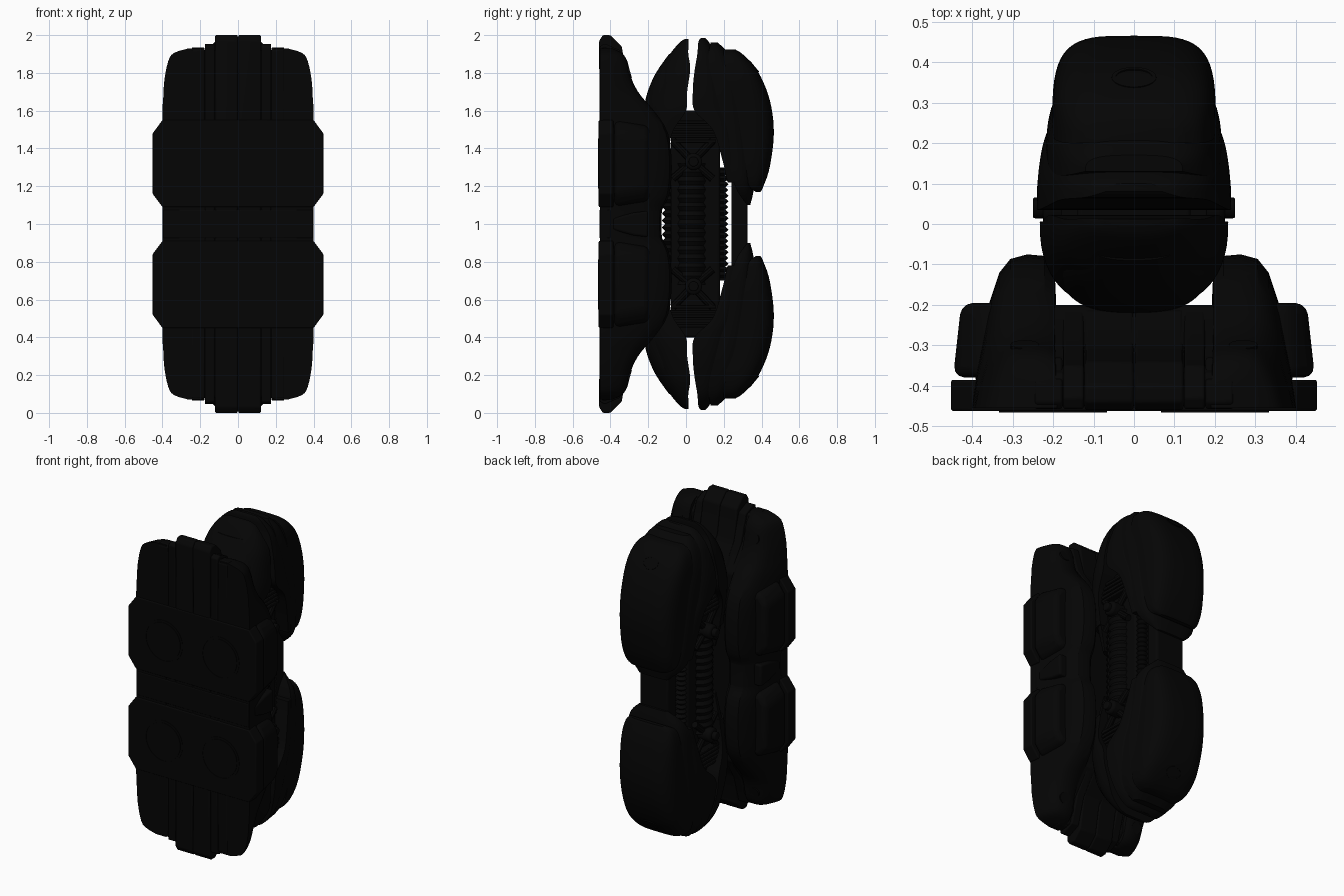
import bpy
import bmesh
import math
from mathutils import Vector, Matrix

default_cube = bpy.data.objects.get("Cube")
if default_cube:
    bpy.data.objects.remove(default_cube, do_unlink=True)


def make_material(name, colour):
    material = bpy.data.materials.new(name)
    material.use_nodes = True
    material.diffuse_color = colour
    shader = material.node_tree.nodes["Principled BSDF"]
    shader.inputs["Base Color"].default_value = colour
    return material


black = make_material("near black", (0.0015, 0.0015, 0.0015, 1))


# Every part is built around the model centre, then mirrored across it
def finish(name, bm, mirror_x=True, mirror_z=True, bevel=0, angle=35):
    bmesh.ops.recalc_face_normals(bm, faces=bm.faces)
    mesh = bpy.data.meshes.new(name)
    bm.to_mesh(mesh)
    bm.free()
    obj = bpy.data.objects.new(name, mesh)
    bpy.context.collection.objects.link(obj)
    obj.location.z = 1
    mesh.materials.append(black)
    if bevel:
        modifier = obj.modifiers.new("soft edges", "BEVEL")
        modifier.width = bevel
        modifier.segments = 3
        modifier.limit_method = "ANGLE"
    if mirror_x or mirror_z:
        modifier = obj.modifiers.new("mirror", "MIRROR")
        modifier.use_axis = (mirror_x, False, mirror_z)
    bpy.ops.object.select_all(action="DESELECT")
    obj.select_set(True)
    bpy.context.view_layer.objects.active = obj
    bpy.ops.object.shade_smooth_by_angle(angle=math.radians(angle))
    return obj


# Skin a closed surface over a list of equal rings
def loft(name, rings, **options):
    bm = bmesh.new()
    loops = [[bm.verts.new(point) for point in ring] for ring in rings]
    for low, high in zip(loops, loops[1:]):
        for i in range(len(low)):
            j = (i + 1) % len(low)
            bm.faces.new((low[i], low[j], high[j], high[i]))
    bm.faces.new(loops[0])
    bm.faces.new(loops[-1])
    return finish(name, bm, **options)


# Insert smooth in-between stations
def smooth(stations, steps=5):
    points = [Vector(s) for s in stations]
    result = []
    for i in range(len(points) - 1):
        a, b = points[max(i - 1, 0)], points[i]
        c, d = points[i + 1], points[min(i + 2, len(points) - 1)]
        for k in range(steps):
            t = k / steps
            result.append(b + (c - a) * t / 2
                          + (a - b * 2.5 + c * 2 - d / 2) * t * t
                          + (b * 3 - a - c * 3 + d) * t * t * t / 2)
    return result + [points[-1]]


# D-shaped shell: stations are (height, inner y, outer y, half width)
def shell(name, stations, power, count=32):
    rings = []
    for z, inner, outer, half in smooth(stations):
        ring = []
        for i in range(count + 1):
            t = math.pi * i / count
            c, s = math.cos(t), max(math.sin(t), 0)
            x = math.copysign(abs(c) ** (2 / power), c) * half
            ring.append((x, inner + (outer - inner) * s ** (2 / power), z))
        rings.append(ring)
    return loft(name, rings, mirror_x=False)


# Side profile of (y, z) points pushed across x
def prism(name, profile, x0, x1, bevel=0.012, **options):
    rings = [[(x, y, z) for y, z in profile] for x in (x0, x1)]
    return loft(name, rings, bevel=bevel, **options)


# Front outline of (x, z) points pushed along y, tapering toward the back
def slab(name, outline, y0, y1, taper=1, pivot=(0, 0), bevel=0.012, **options):
    rings = []
    for y, k in ((y0, 1), (y1, taper)):
        rings.append([(pivot[0] + (x - pivot[0]) * k, y,
                       pivot[1] + (z - pivot[1]) * k) for x, z in outline])
    return loft(name, rings, bevel=bevel, **options)


def rod(name, start, end, radius, sides=20, **options):
    start, end = Vector(start), Vector(end)
    bm = bmesh.new()
    turn = (end - start).to_track_quat("Z", "Y").to_matrix().to_4x4()
    bmesh.ops.create_cone(bm, cap_ends=True, segments=sides, radius1=radius,
                          radius2=radius, depth=(end - start).length,
                          matrix=Matrix.Translation((start + end) / 2) @ turn)
    return finish(name, bm, **options)


# Ribbed column that swells and narrows at every rib
def ribbed(name, x, y, radius, depth, half_height, ribs):
    rings = []
    for i in range(ribs * 4 + 1):
        z = half_height * (i / (ribs * 2) - 1)
        r = radius - depth * (1 - math.cos(i * math.pi / 2)) / 2
        rings.append([(x + r * math.cos(a * math.tau / 20),
                       y + r * math.sin(a * math.tau / 20), z) for a in range(20)])
    return loft(name, rings, mirror_z=False)


# Base: floor, centre strip, its stepped neighbours and the long side housings
prism("base_floor", [(-.45, -.05), (-.45, .92), (-.37, .92), (-.32, .76), (-.2, .6),
      (-.2, -.05)], -.21, .21, mirror_x=False)
prism("base_centre_strip", [(-.455, -.05), (-.46, .97), (-.44, 1), (-.4, 1), (-.34, .94),
      (-.31, .76), (-.29, .72), (-.212, .62), (-.212, -.05)], .001, .122, bevel=.008)
prism("base_stepped_strip", [(-.455, -.05), (-.457, .94), (-.43, .955), (-.35, .92),
      (-.3, .75), (-.215, .62), (-.215, -.05)], .124, .175, bevel=.006)
prism("base_outer_strip", [(-.455, .4), (-.457, .92), (-.44, .935), (-.39, .93),
      (-.33, .85), (-.33, .4)], .177, .245, bevel=.006)

housing_section = [(0, 0), (0, .55), (.03, .92), (.15, .99), (.35, 1), (.55, .97),
                   (.68, .88), (.8, .68), (.93, .3), (1, 0)]
housing_stations = [(-.07, -.128, .4), (.07, -.128, .4), (.15, -.09, .4), (.3, -.075, .4),
                    (.48, -.095, .4), (.6, -.17, .4), (.68, -.24, .395), (.76, -.285, .39),
                    (.86, -.31, .37), (.905, -.34, .34), (.93, -.39, .26)]
loft("side_housing", [[(.19 + (edge - .19) * u, -.455 + (top + .455) * v, z)
     for u, v in housing_section] for z, top, edge in smooth(housing_stations, 3)], angle=30)

# Bands with chamfered ends, side pods and round pads
band = [(-.05, .09), (.4, .09), (.452, .16), (.452, .48), (.4, .55), (-.05, .55)]
slab("cross_band", band, -.462, -.385, bevel=.006)
pod = [(.25, .09), (.397, .09), (.447, .16), (.447, .48), (.397, .55), (.25, .55)]
slab("side_pod", pod, -.379, -.195, taper=.86, pivot=(.3, .32), bevel=.028)
rod("round_pad", (.2, -.466, .32), (.2, -.44, .32), .118, sides=48)
bm = bmesh.new()
for i in range(48):
    a = math.tau * i / 48
    for r in (.124, .133):
        for y in (-.465, -.45):
            bm.verts.new((.2 + r * math.cos(a), y, .32 + r * math.sin(a)))
bm.verts.ensure_lookup_table()
corner_loop = (0, 1, 3, 2)
for i in range(48):
    j = (i + 1) % 48
    for p, q in zip(corner_loop, corner_loop[1:] + corner_loop[:1]):
        bm.faces.new([bm.verts[n] for n in (i * 4 + p, i * 4 + q, j * 4 + q, j * 4 + p)])
finish("pad_ring", bm)
slab("middle_plate", [(-.395, -.075), (.395, -.075), (.395, .075), (-.395, .075)],
     -.459, -.4, bevel=.005, mirror_x=False, mirror_z=False)
prism("side_clip", [(-.39, -.03), (-.39, .03), (-.28, .06), (-.2, .07),
      (-.2, -.07), (-.28, -.06)], .3, .392, mirror_z=False)
rod("housing_screw", (.27, -.33, .8), (.27, -.297, .81), .035)

# Front shells, facing the base
shell("front_shell", [(.15, -.12, -.17, .12), (.4, -.09, -.2, .19), (.5, -.065, -.208, .21),
      (.6, 0, -.212, .232), (.7, .006, -.185, .226), (.82, .022, -.14, .208),
      (.9, .012, -.085, .17), (.96, .014, -.035, .12), (.98, .012, -.003, .07)], 2.5)
shell("front_shell_cover", [(.3, -.1, -.205, .17), (.5, -.085, -.216, .19),
      (.64, -.07, -.218, .19), (.78, -.05, -.17, .18), (.9, -.03, -.09, .12)], 2.6)

# Back shells in three overlapping layers
shell("inner_back_shell", [(.22, .22, .3, .2), (.35, .19, .3, .215), (.5, .14, .28, .23),
      (.6, .045, .26, .24), (.7, .036, .23, .235), (.8, .044, .2, .215), (.9, .06, .16, .18),
      (.965, .066, .12, .12), (.985, .08, .1, .07)], 3)
shell("middle_back_shell", [(.1, .325, .34, .1), (.2, .26, .36, .19), (.4, .21, .36, .212),
      (.7, .14, .32, .215), (.88, .12, .24, .18), (.96, .13, .17, .12)], 3.2)
shell("outer_back_shell", [(.17, .37, .395, .12), (.2, .335, .41, .165), (.3, .3, .443, .19),
      (.48, .25, .465, .2), (.65, .225, .445, .202), (.8, .21, .385, .197),
      (.89, .2, .31, .17), (.925, .2, .26, .12)], 3.8)

# Oval badge ring near the top of each outer shell
badge = [[(r * math.cos(a * math.tau / 32), r * math.sin(a * math.tau / 32) * .7)
          for a in range(32)] for r in (.055, .045)]
tilt = Matrix.Translation((0, .36, .833)) @ Matrix.Rotation(-.88, 4, "X")
loft("shell_badge", [[tilt @ Vector((x, y, z)) for x, y in badge[k]]
     for k, z in ((0, -.02), (0, .004), (1, .004), (1, -.003))], mirror_x=False)

# Back strap between the outer shells
prism("back_strap", [(.24, -.24), (.24, .24), (.325, .24), (.325, -.24)], -.1, .1,
      mirror_x=False, mirror_z=False)

# Core block, ribbed column and springs
prism("core_block", [(-.08, -.56), (-.08, .56), (-.03, .6), (.06, .6), (.18, .5), (.18, -.5),
      (.06, -.6), (-.03, -.6)], -.14, .14, mirror_x=False, mirror_z=False)
ribbed("ribbed_column", .12, .03, .078, .012, .32, 14)
ribbed("back_spring", .1, .19, .035, .016, .3, 20)
ribbed("front_spring", .09, -.093, .034, .016, .24, 13)

# Joints, braces and vent bars at both ends of the column
rod("joint_pin", (.1, .04, .33), (.225, .04, .33), .045, bevel=.015)
rod("joint_cap", (.21, .04, .33), (.25, .04, .33), .026, bevel=.006)
for y, z in ((-.07, .44), (.14, .44), (-.07, .24), (.14, .24)):
    rod("brace", (.165, .035, .33), (.16, y, z), .02, sides=10)
for k in range(5):
    z = .43 + k * .025
    prism("vent_bar", [(-.08, z), (-.08, z + .017), (.16, z + .017), (.16, z)],
          .1, .18, bevel=.004)
